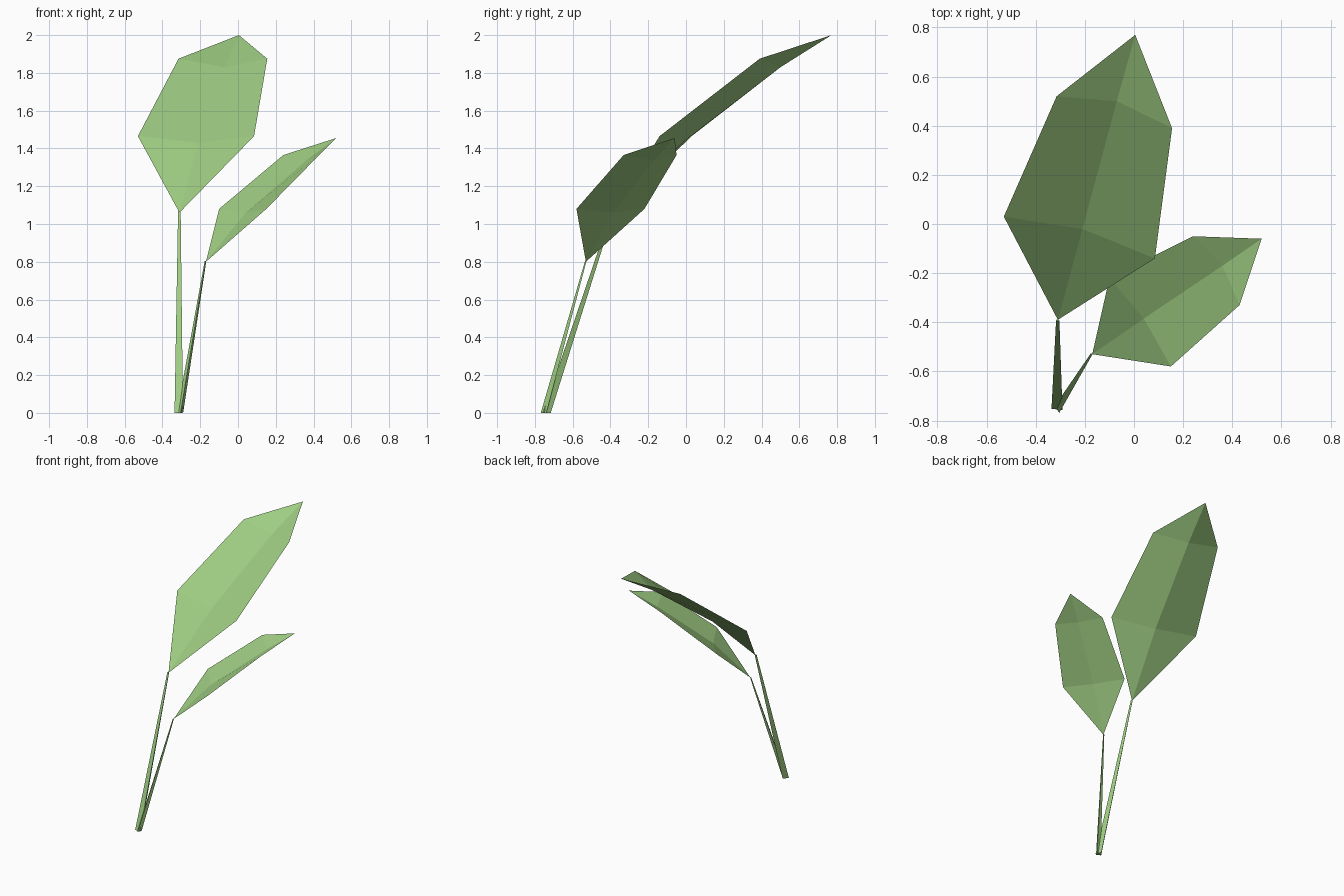
import bpy
import math
from mathutils import Vector

if "Cube" in bpy.data.objects:
    bpy.data.objects.remove(bpy.data.objects["Cube"])

green = bpy.data.materials.new("leaf green")
green.diffuse_color = (0.345, 0.61, 0.225, 1)
green.use_nodes = True
green.node_tree.nodes["Principled BSDF"].inputs["Base Color"].default_value = green.diffuse_color


def make_object(name, verts, faces):
    mesh = bpy.data.meshes.new(name)
    mesh.from_pydata(verts, [], faces)
    mesh.materials.append(green)
    mesh.update()
    obj = bpy.data.objects.new(name, mesh)
    bpy.context.collection.objects.link(obj)
    return obj


# Leaf blade: base, two cross rows (left, middle, right), tip; folded on the midrib
def leaf(name, base, low, high, tip):
    verts = [base, *low, *high, tip]
    faces = [(0, 2, 1), (0, 3, 2),
             (1, 2, 5, 4), (2, 3, 6, 5),
             (4, 5, 7), (5, 6, 7)]
    make_object(name, verts, faces)


# Three-sided tapered stem with its ridge turned towards the leaf
def stem(name, foot, top, r_foot, r_top, ridge):
    verts = []
    for centre, r in ((foot, r_foot), (top, r_top)):
        for k in range(3):
            a = math.radians(ridge + 120 * k)
            verts.append(Vector(centre) + Vector((r * math.cos(a), r * math.sin(a), 0)))
    faces = [(i, (i + 1) % 3, (i + 1) % 3 + 3, i + 3) for i in range(3)]
    make_object(name, verts, faces + [(2, 1, 0), (3, 4, 5)])


leaf("large_leaf", (-0.31, -0.39, 1.06),
     [(-0.53, 0.03, 1.465), (-0.21, -0.02, 1.43), (0.085, -0.14, 1.465)],
     [(-0.315, 0.52, 1.875), (-0.07, 0.50, 1.83), (0.155, 0.39, 1.875)],
     (0.005, 0.77, 2.0))
leaf("small_leaf", (-0.17, -0.53, 0.80),
     [(-0.10, -0.22, 1.08), (0.04, -0.385, 1.06), (0.15, -0.58, 1.08)],
     [(0.24, -0.05, 1.365), (0.36, -0.17, 1.335), (0.43, -0.33, 1.365)],
     (0.52, -0.06, 1.455))

stem("large_stem", (-0.312, -0.742, 0), (-0.31, -0.39, 1.065), 0.026, 0.008, 83)
stem("small_stem", (-0.306, -0.75, 0), (-0.172, -0.53, 0.803), 0.019, 0.005, 35)
